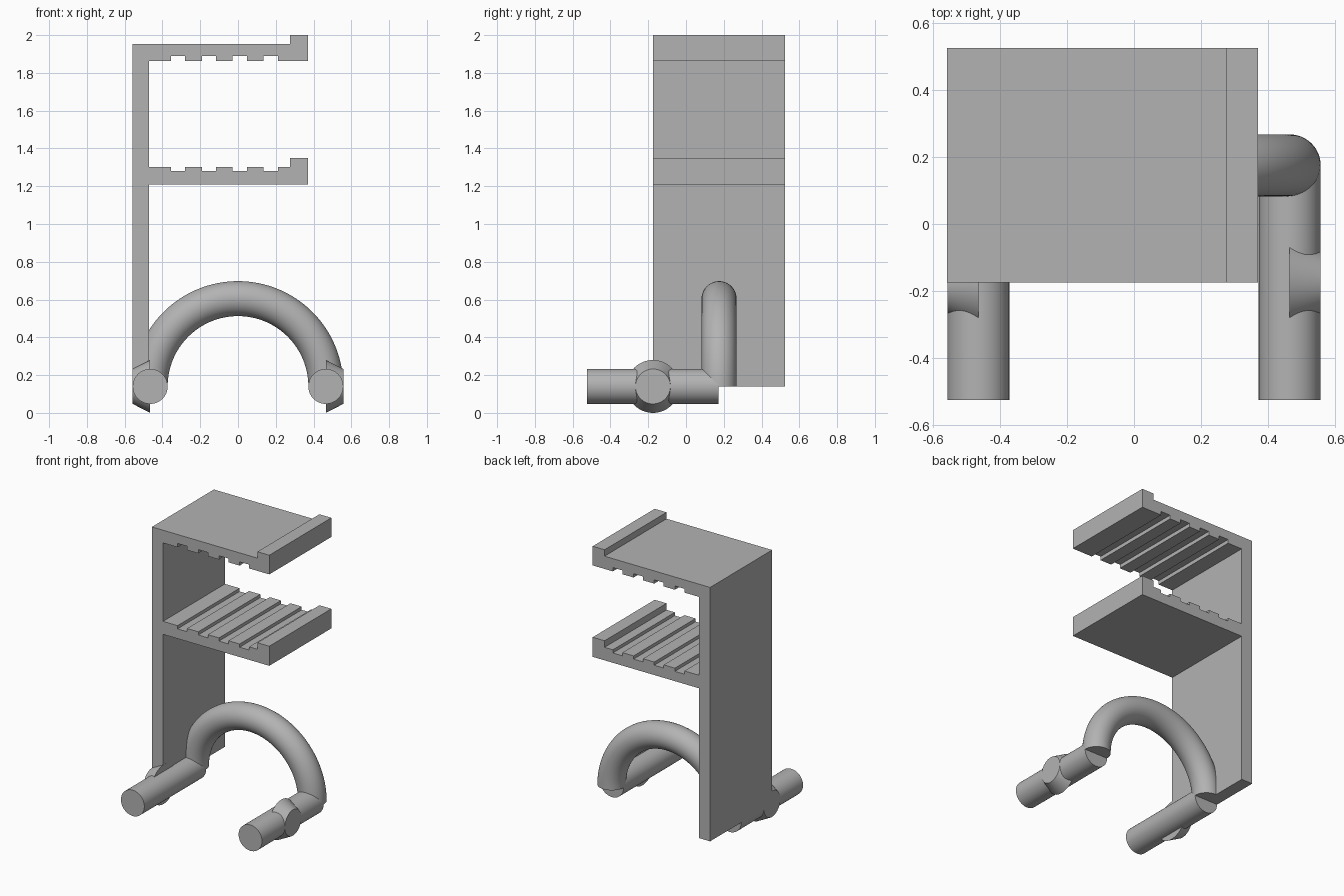
import bpy, bmesh, math
from mathutils import Matrix, Vector

cube = bpy.data.objects.get("Cube")
if cube:
    bpy.data.objects.remove(cube, do_unlink=True)

grey = bpy.data.materials.new("light grey")
grey.use_nodes = True
colour = (0.45, 0.45, 0.45, 1)
grey.diffuse_color = colour
grey.node_tree.nodes["Principled BSDF"].inputs["Base Color"].default_value = colour

AXIS_Z = 0.14      # height of the rod axes
ROD_X = 0.465      # sideways offset of the rods
ROD_R = 0.0925
FRONT, BACK = -0.175, 0.525


def finish(name, bm, smooth=False):
    bmesh.ops.recalc_face_normals(bm, faces=bm.faces[:])
    mesh = bpy.data.meshes.new(name)
    bm.to_mesh(mesh)
    bm.free()
    mesh.materials.append(grey)
    obj = bpy.data.objects.new(name, mesh)
    bpy.context.collection.objects.link(obj)
    if smooth:
        bpy.ops.object.select_all(action='DESELECT')
        obj.select_set(True)
        bpy.context.view_layer.objects.active = obj
        bpy.ops.object.shade_smooth_by_angle(angle=math.radians(30))
    return obj


def cone(name, r1, r2, start, end):
    """Capped cone or cylinder running from start to end."""
    start, end = Vector(start), Vector(end)
    axis = end - start
    turn = axis.to_track_quat('Z', 'Y').to_matrix().to_4x4()
    bm = bmesh.new()
    bmesh.ops.create_cone(bm, cap_ends=True, segments=64, radius1=r1, radius2=r2,
                          depth=axis.length,
                          matrix=Matrix.Translation((start + end) / 2) @ turn)
    return finish(name, bm, smooth=True)


def grooves(surface, floor):
    """Four evenly spaced rectangular grooves, left to right."""
    points = []
    for i in range(4):
        a = -0.355 + i * 0.1635
        b = a + 0.075
        points += [(a, surface), (a, floor), (b, floor), (b, surface)]
    return points


# Bracket: wall with two grooved, lipped shelves, extruded front to back
profile = [(-0.558, AXIS_Z), (-0.47, AXIS_Z), (-0.47, 1.21), (0.37, 1.21),
           (0.37, 1.35), (0.276, 1.35), (0.276, 1.303)]
profile += grooves(1.303, 1.28)[::-1]
profile += [(-0.47, 1.303), (-0.47, 1.863)]
profile += grooves(1.863, 1.89)
profile += [(0.37, 1.863), (0.37, 2.0), (0.276, 2.0), (0.276, 1.954), (-0.558, 1.954)]
bm = bmesh.new()
face = bm.faces.new([bm.verts.new((x, FRONT, z)) for x, z in profile])
result = bmesh.ops.extrude_face_region(bm, geom=[face], use_keep_orig=True)
moved = [v for v in result["geom"] if isinstance(v, bmesh.types.BMVert)]
bmesh.ops.translate(bm, verts=moved, vec=(0, BACK - FRONT, 0))
finish("shelf_bracket", bm)

# Arch: half ring joining the rods
bm = bmesh.new()
arch_centre = Vector((0, 0.175, AXIS_Z))
bmesh.ops.create_circle(bm, segments=48, radius=ROD_R,
                        matrix=Matrix.Translation(arch_centre + Vector((ROD_X, 0, 0))))
bmesh.ops.spin(bm, geom=bm.verts[:] + bm.edges[:], cent=arch_centre,
               axis=(0, -1, 0), angle=math.pi, steps=64)
bmesh.ops.holes_fill(bm, edges=[e for e in bm.edges if e.is_boundary], sides=0)
finish("arch", bm, smooth=True)

# Rods with a tapered collar on the outer half of each
for side, s in (("left", 1), ("right", -1)):
    cone(side + "_rod", ROD_R, ROD_R,
         (s * ROD_X, -0.525, AXIS_Z), (s * ROD_X, 0.172, AXIS_Z))
    cone(side + "_collar", AXIS_Z, ROD_R,
         (s * ROD_X, FRONT, AXIS_Z), (s * (ROD_X + ROD_R), FRONT, AXIS_Z))
